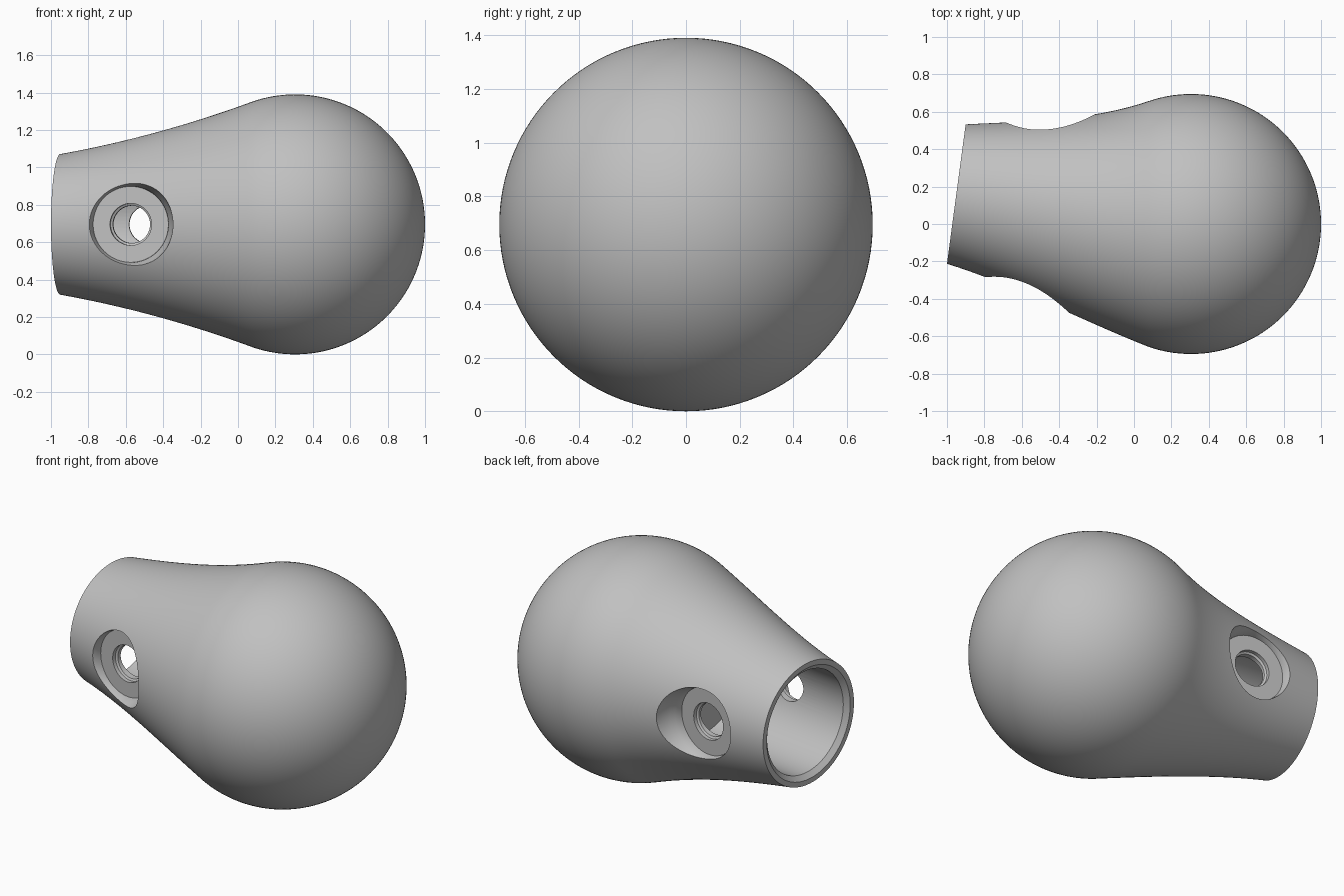
import bpy
import bmesh
from math import sin, cos, pi, acos
from mathutils import Vector

if "Cube" in bpy.data.objects:
    bpy.data.objects.remove(bpy.data.objects["Cube"], do_unlink=True)

R = 0.695                       # ball radius, also centre height
BALL = Vector((0.305, 0, R))
TILT = 0.133                    # bend of the neck mouth
UP = Vector((0, 0, 1))

grey = bpy.data.materials.new("plain grey")
grey.use_nodes = True
colour = (0.53, 0.53, 0.53, 1)
grey.diffuse_color = colour
grey.node_tree.nodes["Principled BSDF"].inputs["Base Color"].default_value = colour


def loft(name, rings, segments):
    """Skin a list of (centre, radius, side direction) rings into a closed solid."""
    bm = bmesh.new()
    loops = []
    for centre, radius, side in rings:
        loops.append([bm.verts.new(centre + radius * (cos(a) * side + sin(a) * UP))
                      for a in (2 * pi * i / segments for i in range(segments))])
    for a, b in zip(loops, loops[1:]):
        for i in range(segments):
            j = (i + 1) % segments
            bm.faces.new((a[i], a[j], b[j], b[i]))
    bm.faces.new(loops[0])
    bm.faces.new(loops[-1])
    bmesh.ops.recalc_face_normals(bm, faces=bm.faces)
    mesh = bpy.data.meshes.new(name)
    bm.to_mesh(mesh)
    bm.free()
    mesh.materials.append(grey)
    obj = bpy.data.objects.new(name, mesh)
    bpy.context.collection.objects.link(obj)
    return obj


def lathe(name, origin, axis, profile, segments=64):
    """Turn a profile of (distance, radius) points about a level axis."""
    side = axis.cross(UP)
    return loft(name, [(origin + axis * d, r, side) for d, r in profile], segments)


def hermite(t, start, end, m0, m1):
    return (start * (2*t**3 - 3*t**2 + 1) + m0 * (t**3 - 2*t**2 + t)
            + end * (3*t**2 - 2*t**3) + m1 * (t**3 - t**2))


def side_at(tilt):
    return Vector((sin(tilt), cos(tilt), 0))


# Ball, flowing into the bent neck
join_x = 0.08
join_angle = acos((join_x - BALL.x) / R)
rings = []
for i in range(49):
    a = max(join_angle * i / 48, 0.004)
    rings.append((BALL + Vector((R * cos(a), 0, 0)), R * sin(a), side_at(0)))
join_r = rings[-1][1]
for i in range(1, 33):
    t = i / 32
    centre = Vector((join_x + (-0.95 - join_x) * t, hermite(t, 0, 0.16, 0.06, 0.137), R))
    rings.append((centre, hermite(t, join_r, 0.376, -0.38, -0.185), side_at(TILT * t)))
knob = loft("knob_body", rings, 128)

# Bore with a chamfered mouth
inward = Vector((cos(TILT), -sin(TILT), 0))
mouth = Vector((-0.95, 0.16, R))
cutters = [lathe("bore_cutter", mouth, inward,
                 [(-0.05, 0.345), (0, 0.345), (0.025, 0.315), (0.8, 0.315)], 96)]

# Flared recess and stepped screw hole on either side of the neck
recess = [(0.2, 0.1), (0.335, 0.1), (0.342, 0.112), (0.365, 0.112), (0.365, 0.203),
          (0.385, 0.206), (0.41, 0.214), (0.44, 0.227), (0.48, 0.24), (0.52, 0.249),
          (0.6, 0.258), (0.75, 0.265)]
for name, sign in (("front_hole_cutter", -1), ("back_hole_cutter", 1)):
    cutters.append(lathe(name, Vector((-0.525, 0.1, R)), sign * side_at(TILT), recess))

# Cut the openings, then discard the cutters
bpy.ops.object.select_all(action='DESELECT')
knob.select_set(True)
bpy.context.view_layer.objects.active = knob
for cutter in cutters:
    cutter.hide_render = True
    mod = knob.modifiers.new(cutter.name, 'BOOLEAN')
    mod.operation = 'DIFFERENCE'
    mod.solver = 'EXACT'
    mod.object = cutter
    bpy.ops.object.modifier_apply(modifier=mod.name)
    bpy.data.objects.remove(cutter, do_unlink=True)

bpy.ops.object.shade_smooth_by_angle(angle=pi / 6)
